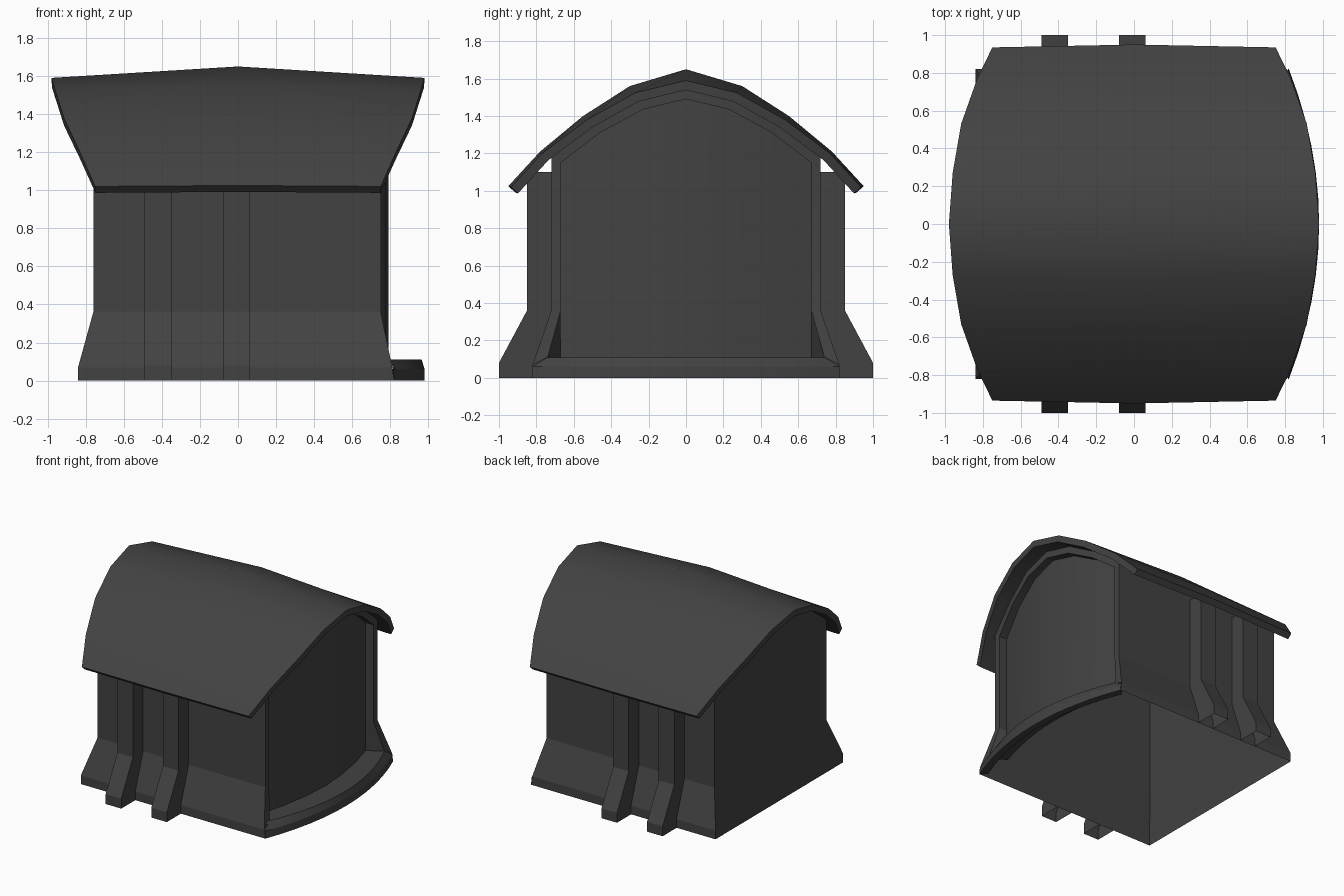
import bpy, bmesh, math

cube = bpy.data.objects.get("Cube")
if cube:
    bpy.data.objects.remove(cube)

mat = bpy.data.materials.new("charcoal")
mat.use_nodes = True
grey = (0.055, 0.055, 0.055, 1)
mat.diffuse_color = grey
bsdf = next(n for n in mat.node_tree.nodes if n.type == 'BSDF_PRINCIPLED')
bsdf.inputs["Base Color"].default_value = grey
bsdf.inputs["Roughness"].default_value = 0.9


def finish(name, bm, angle, thickness=0):
    """Turn a bmesh into an object, optionally thickened inwards."""
    bmesh.ops.recalc_face_normals(bm, faces=bm.faces)
    mesh = bpy.data.meshes.new(name)
    bm.to_mesh(mesh)
    bm.free()
    mesh.materials.append(mat)
    obj = bpy.data.objects.new(name, mesh)
    bpy.context.collection.objects.link(obj)
    bpy.ops.object.select_all(action='DESELECT')
    obj.select_set(True)
    bpy.context.view_layer.objects.active = obj
    if thickness:
        mod = obj.modifiers.new("thickness", 'SOLIDIFY')
        mod.thickness = thickness
        mod.offset = -1
        mod.use_even_offset = True
        bpy.ops.object.modifier_apply(modifier=mod.name)
    bpy.ops.object.shade_smooth_by_angle(angle=math.radians(angle))


def loft(rows):
    """Skin a list of equally long point rows."""
    bm = bmesh.new()
    grid = [[bm.verts.new(p) for p in row] for row in rows]
    for a, b in zip(grid, grid[1:]):
        for i in range(len(a) - 1):
            bm.faces.new((a[i], a[i + 1], b[i + 1], b[i]))
    return bm, grid


def mirrored(half):
    """Complete a half profile whose last point lies on y = 0."""
    return half + [(x, -y, z) for x, y, z in reversed(half[:-1])]


# Curved roof: ends dip at the ridge and are cut back at the eaves
roof_end = mirrored([(0.75, 0.935, 1.02), (0.83, 0.77, 1.20), (0.915, 0.53, 1.38),
                     (0.96, 0.27, 1.525), (0.98, 0, 1.59)])
roof_mid = mirrored([(0, 0.95, 1.025), (0, 0.78, 1.21), (0, 0.55, 1.40),
                     (0, 0.3, 1.56), (0, 0, 1.65)])
bm, _ = loft([[(-x, y, z) for x, y, z in roof_end], roof_mid, roof_end])
finish("roof", bm, 40, 0.05)

# Thin wall shell with flared foot, open below and on the doorway side
shell = mirrored([(0.82, 0.82, 0), (0.81, 0.82, 0.07), (0.75, 0.72, 0.36),
                  (0.75, 0.72, 1.18), (0.80, 0.48, 1.37), (0.84, 0.25, 1.495),
                  (0.85, 0, 1.55)])
plain_end = [(-0.84 if z < 0.1 else -0.76, y, z) for x, y, z in shell]
bm, grid = loft([plain_end, shell])
cap = grid[0]
last = len(cap) - 1
for i in range(last // 2):
    ring = [cap[i], cap[i + 1], cap[last - i - 1], cap[last - i]]
    bm.faces.new(list(dict.fromkeys(ring)))
finish("wall_shell", bm, 18)

# Door frame: rim face around the opening, then a reveal running back
rim = mirrored([(0.80, 0.74, 0.11), (0.75, 0.67, 0.36), (0.75, 0.67, 1.15),
                (0.80, 0.46, 1.31), (0.84, 0.23, 1.435), (0.85, 0, 1.49)])
recess = mirrored([(0.68, 0.67, 0.11), (0.68, 0.67, 0.36), (0.68, 0.67, 1.15),
                   (0.735, 0.46, 1.31), (0.775, 0.23, 1.435), (0.79, 0, 1.49)])
bm, _ = loft([shell[1:-1], rim, recess])
finish("door_frame", bm, 18)

# Bowed door panel closing the recess
panel_top = recess[2:-2]
bm, _ = loft([[(x, y, 0.11) for x, y, z in panel_top], panel_top])
finish("door_panel", bm, 40)

# Bowed doorstep with a bevelled lip
steps = [i / 6 - 1 for i in range(13)]


def step_row(half_width, x, bow, z):
    return [(x + bow * (1 - t * t), half_width * t, z) for t in steps]


bm, _ = loft([step_row(0.67, 0.67, 0.11, 0.11), step_row(0.74, 0.80, 0.165, 0.11),
              step_row(0.82, 0.815, 0.165, 0.06), step_row(0.82, 0.82, 0.16, 0),
              step_row(0.78, 0.77, 0.16, 0), step_row(0.74, 0.75, 0.165, 0.06)])
finish("doorstep", bm, 12)

# Buttresses on the front and back walls, open underneath
outer = [(1.0, 0), (1.0, 0.08), (0.85, 0.36), (0.85, 1.10)]
inner = [(0.82, 0), (0.82, 0.07), (0.72, 0.36), (0.72, 1.10)]
for side, label in ((-1, "front"), (1, "back")):
    for n, x0 in enumerate((-0.49, -0.08)):
        x1 = x0 + 0.14
        rows = []
        for (yo, zo), (yi, zi) in zip(outer, inner):
            rows.append([(x0, side * yi, zi), (x0, side * yo, zo),
                         (x1, side * yo, zo), (x1, side * yi, zi)])
        bm, grid = loft(rows)
        bm.faces.new(grid[-1])
        finish(f"{label}_buttress_{n + 1}", bm, 15)
